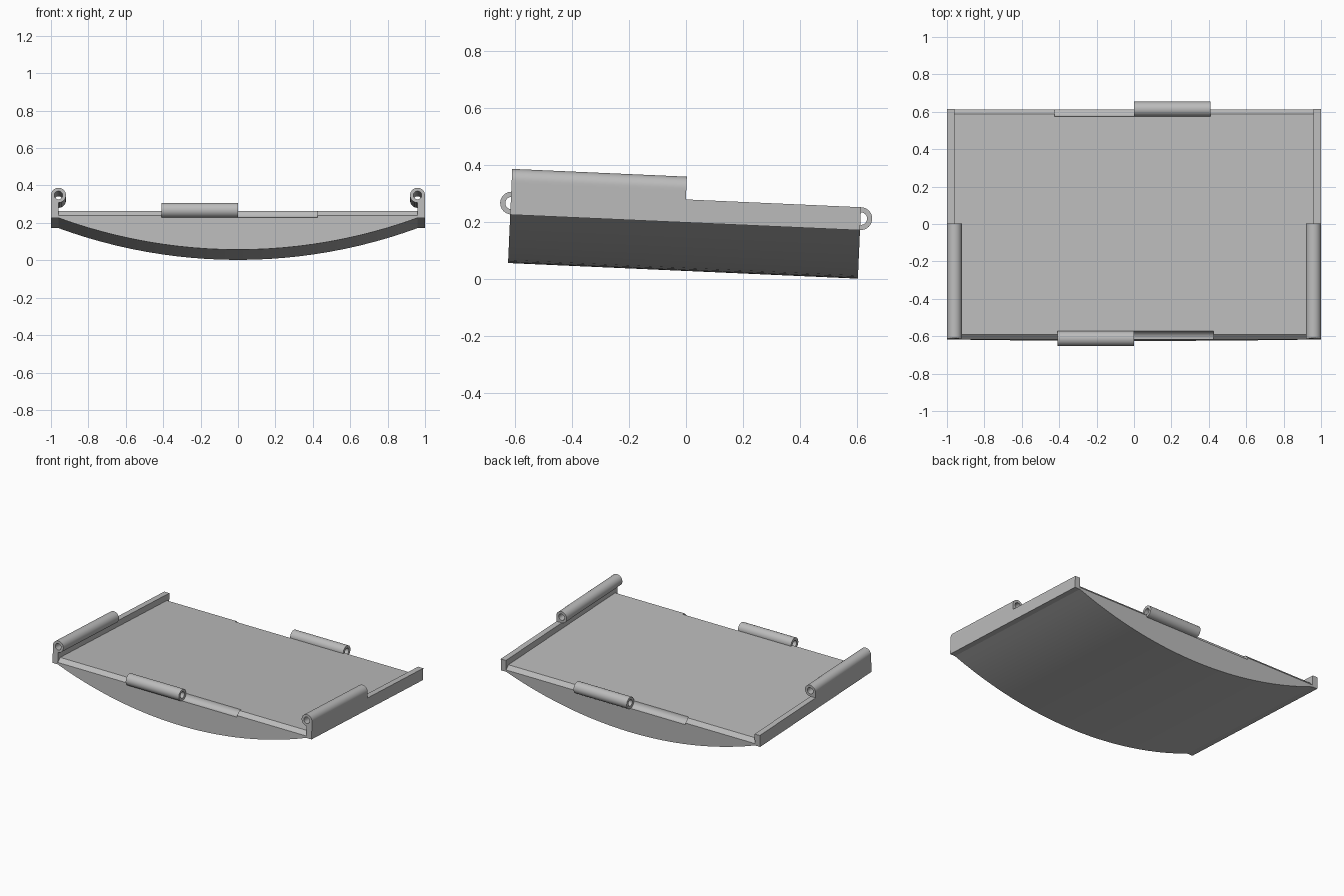
import bpy, bmesh, math

if "Cube" in bpy.data.objects:
    bpy.data.objects.remove(bpy.data.objects["Cube"], do_unlink=True)

TILT = math.radians(-2.55)
FRONT, BACK = -0.627, 0.603      # tray ends
TOP, RIM, BELLY = 0.238, 0.199, 0.029
HALF = 0.96                      # half width between the side rails
R, BORE, SIDES = 0.04, 0.022, 32

grey = bpy.data.materials.new("plain grey")
grey.use_nodes = True
grey.diffuse_color = (0.5, 0.5, 0.5, 1)
grey.node_tree.nodes["Principled BSDF"].inputs["Base Color"].default_value = (0.5, 0.5, 0.5, 1)


def make(name, bm):
    bmesh.ops.recalc_face_normals(bm, faces=bm.faces)
    mesh = bpy.data.meshes.new(name)
    bm.to_mesh(mesh)
    bm.free()
    mesh.materials.append(grey)
    obj = bpy.data.objects.new(name, mesh)
    obj.rotation_euler.x = TILT
    bpy.context.collection.objects.link(obj)
    return obj


def smooth(obj):
    bpy.ops.object.select_all(action="DESELECT")
    obj.select_set(True)
    bpy.context.view_layer.objects.active = obj
    bpy.ops.object.shade_smooth_by_angle(angle=math.radians(30))


def prism(profile, y0, y1):
    """Extrude a closed x-z profile along y."""
    bm = bmesh.new()
    loops = [[bm.verts.new((x, y, z)) for x, z in profile] for y in (y0, y1)]
    for loop in loops:
        bm.faces.new(loop)
    n = len(profile)
    for i in range(n):
        j = (i + 1) % n
        bm.faces.new((loops[0][i], loops[0][j], loops[1][j], loops[1][i]))
    return bm


def sleeve(place, a, b, square_corner=False):
    """Bored tube from a to b; place(u, v, t) maps section and length to space."""
    bm = bmesh.new()
    rings = []
    for t in (a, b):
        for bore in (False, True):
            ring = []
            for i in range(SIDES):
                ang = math.tau * i / SIDES
                c, s = math.cos(ang), math.sin(ang)
                r = BORE if bore else R
                if square_corner and not bore and i > SIDES * 3 / 4:
                    r = R / max(abs(c), abs(s))
                ring.append(bm.verts.new(place(r * c, r * s, t)))
            rings.append(ring)
    for p, q in ((0, 1), (1, 3), (3, 2), (2, 0)):
        for i in range(SIDES):
            j = (i + 1) % SIDES
            bm.faces.new((rings[p][i], rings[p][j], rings[q][j], rings[q][i]))
    return bm


# Bowed tray: flat top, circular underside, chamfered front and back edges
sag = RIM - BELLY
radius = (HALF ** 2 + sag ** 2) / (2 * sag)
spread = math.asin(HALF / radius)
profile = [(HALF, TOP), (-HALF, TOP)]
for i in range(25):
    ang = spread * (i / 12 - 1)
    profile.append((radius * math.sin(ang), BELLY + radius * (1 - math.cos(ang))))
bm = prism(profile, FRONT, BACK)
edges = [e for e in bm.edges
         if all(abs(v.co.z - TOP) < 1e-5 for v in e.verts) and e.calc_length() > 1.5]
bmesh.ops.bevel(bm, geom=edges, offset=0.026, segments=1, affect="EDGES")
tray = make("tray", bm)

# Round seats for the end hinges, cut out of the tray edges
HINGES = (("front", -0.624, -1), ("back", 0.604, 1))
cutters = []
for name, y, side in HINGES:
    bm = bmesh.new()
    ring = [[], []]
    for k, x in enumerate((side * 0.41, -side * 0.425)):
        for i in range(SIDES):
            ang = math.tau * i / SIDES
            ring[k].append(bm.verts.new((x, y + R * math.cos(ang), 0.24 + R * math.sin(ang))))
        bm.faces.new(ring[k])
    for i in range(SIDES):
        j = (i + 1) % SIDES
        bm.faces.new((ring[0][i], ring[0][j], ring[1][j], ring[1][i]))
    cutter = make(name + "_seat_cutter", bm)
    cutter.hide_render = True
    cutters.append(cutter)
    mod = tray.modifiers.new(name + "_seat", "BOOLEAN")
    mod.operation, mod.solver, mod.object = "DIFFERENCE", "EXACT", cutter
bpy.context.view_layer.update()
cut = bpy.data.meshes.new_from_object(tray.evaluated_get(bpy.context.evaluated_depsgraph_get()))
tray.modifiers.clear()
tray.data = cut
for cutter in cutters:
    bpy.data.objects.remove(cutter, do_unlink=True)
smooth(tray)

# End hinge sleeves, each on half of its edge
for name, y, side in HINGES:
    smooth(make(name + "_hinge_sleeve",
                sleeve(lambda u, v, t, y=y: (t, y + u, 0.24 + v), 0, side * 0.41)))

# Side rails, with a hinge sleeve along the front half of each
for name, side in (("left", 1), ("right", -1)):
    rail = [(side * HALF, RIM), (side, RIM), (side, 0.28), (side * HALF, 0.28)]
    make(name + "_rail", prism(rail, FRONT, BACK))
    smooth(make(name + "_rail_sleeve",
                sleeve(lambda u, v, t, s=side: (s * (HALF + u), t, 0.32 + v),
                       FRONT, -0.013, square_corner=True)))
